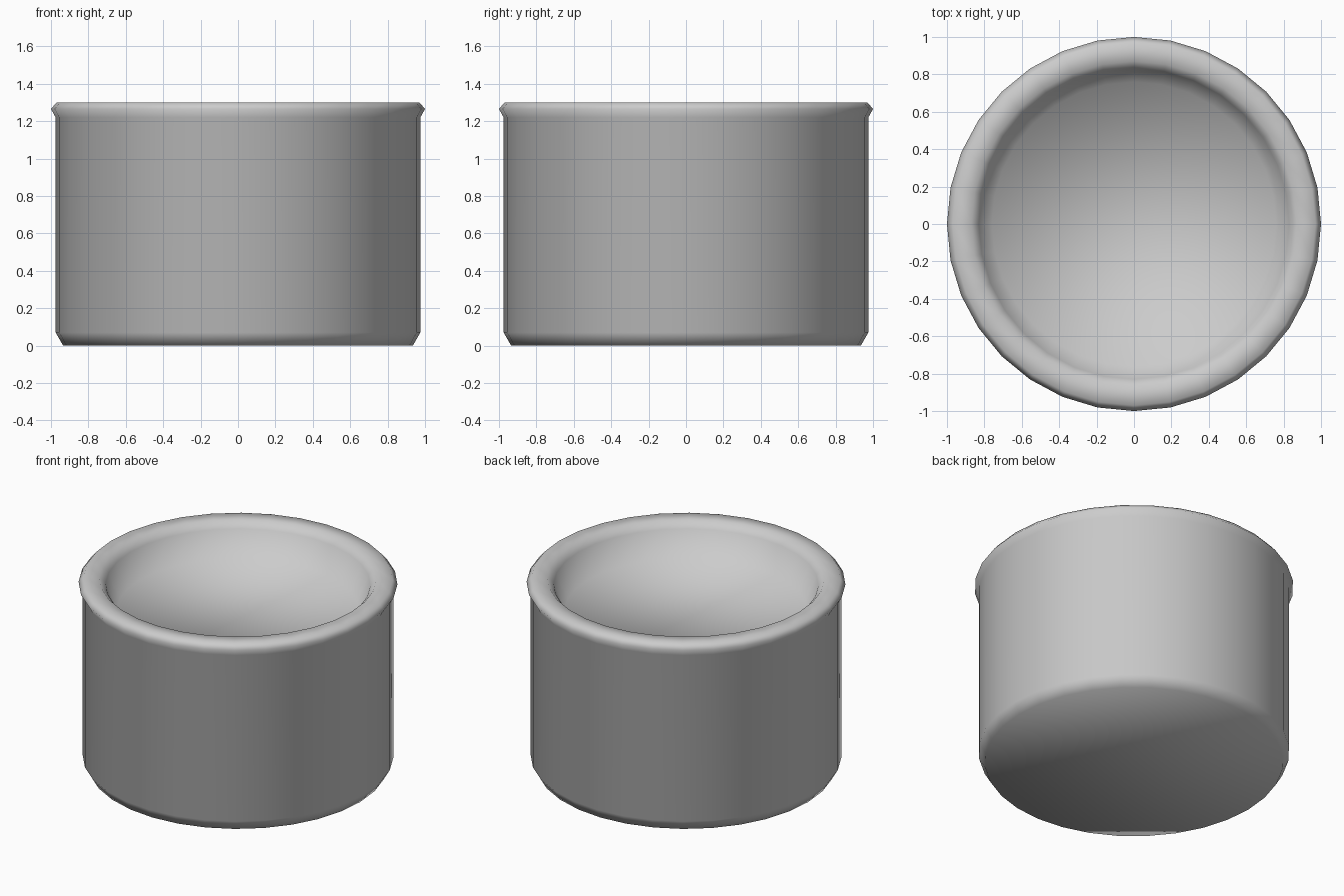
import bpy, bmesh, math

if "Cube" in bpy.data.objects:
    bpy.data.objects.remove(bpy.data.objects["Cube"])

SIDES = 32

# Outer wall, rolled rim and recessed floor as (radius, height)
PROFILE = [(0.935, 0.0), (0.975, 0.07), (0.975, 1.22), (1.0, 1.265),
           (0.97, 1.30), (0.87, 1.30), (0.83, 1.255), (0.76, 1.08)]


def lathe(name, profile, sides):
    bm = bmesh.new()
    rings = []
    for r, z in profile:
        rings.append([bm.verts.new((r * math.cos(2 * math.pi * i / sides),
                                    r * math.sin(2 * math.pi * i / sides), z))
                      for i in range(sides)])
    for low, high in zip(rings, rings[1:]):
        for i in range(sides):
            j = (i + 1) % sides
            bm.faces.new((low[i], low[j], high[j], high[i]))
    # underside and recessed floor
    bm.faces.new(rings[0][::-1])
    bm.faces.new(rings[-1])
    for f in bm.faces:
        f.smooth = True
    mesh = bpy.data.meshes.new(name)
    bm.to_mesh(mesh)
    bm.free()
    obj = bpy.data.objects.new(name, mesh)
    bpy.context.collection.objects.link(obj)
    return obj


# Round pot with a shallow recess
lathe("round_pot", PROFILE, SIDES)
